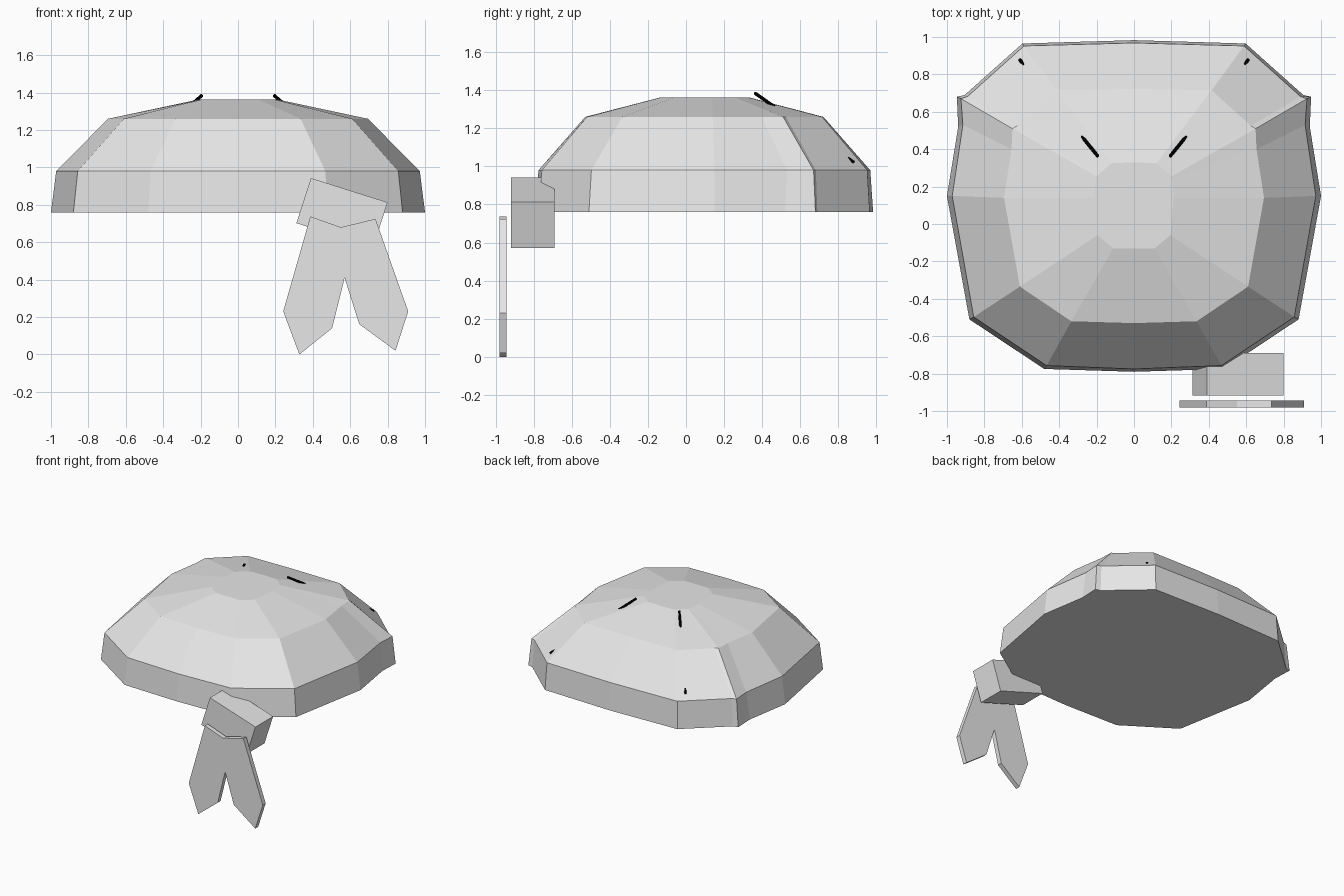
import bpy, bmesh, math
from mathutils import Vector

if "Cube" in bpy.data.objects:
    bpy.data.objects.remove(bpy.data.objects["Cube"])


def material(name, rgb):
    m = bpy.data.materials.new(name)
    m.diffuse_color = (*rgb, 1)
    m.use_nodes = True
    m.node_tree.nodes["Principled BSDF"].inputs["Base Color"].default_value = m.diffuse_color
    return m


CLOTH = material("light_grey_cloth", (0.8, 0.8, 0.8))
BLACK = material("black", (0.0, 0.0, 0.0))


def finish(name, bm, mat):
    bmesh.ops.recalc_face_normals(bm, faces=bm.faces)
    me = bpy.data.meshes.new(name)
    bm.to_mesh(me)
    bm.free()
    me.materials.append(mat)
    ob = bpy.data.objects.new(name, me)
    bpy.context.collection.objects.link(ob)
    return ob


def loft(name, loops, mat):
    """Skin a stack of equal-length loops and cap both ends."""
    bm = bmesh.new()
    rows = [[bm.verts.new(p) for p in loop] for loop in loops]
    n = len(rows[0])
    for a, b in zip(rows, rows[1:]):
        for i in range(n):
            j = (i + 1) % n
            bm.faces.new((a[i], a[j], b[j], b[i]))
    bm.faces.new(rows[0][::-1])
    bm.faces.new(rows[-1])
    return finish(name, bm, mat)


# Cap dome: right half of each ring, front centre to back centre
half_rings = [
    (0.76, [(0, -.79), (.48, -.775), (.88, -.51), (1, .15), (.94, .52),
            (.947, .68), (.905, .69), (.597, .965), (0, .983)]),
    (0.98, [(0, -.775), (.467, -.757), (.857, -.497), (.972, .15), (.915, .53),
            (.925, .67), (.89, .682), (.588, .952), (0, .968)]),
    (1.26, [(0, -.53), (.335, -.52), (.61, -.335), (.695, .14), (.655, .40),
            (.65, .51), (.625, .525), (.415, .715), (0, .722)]),
    (1.363, [(0, -.132), (.11, -.13), (.195, -.06), (.212, .14), (.205, .24),
             (.2, .255), (.19, .265), (.12, .325), (0, .33)]),
]
rings = []
for z, pts in half_rings:
    full = pts + [(-x, y) for x, y in pts[-2:0:-1]]
    rings.append([(x, y, z) for x, y in full])
loft("cap_dome", rings, CLOTH)


# Knot: tilted block on the lower front edge
def slab(name, outline, y0, y1):
    return loft(name, [[(x, y, z) for x, z in outline] for y in (y0, y1)], CLOTH)


slab("knot", [(.39, .943), (.80, .813), (.722, .572), (.312, .702)], -.918, -.69)

# Two-pointed cloth tail hanging in front of the knot
slab("tail", [(.387, .738), (.55, .68), (.735, .725), (.91, .23), (.842, .02),
              (.648, .162), (.57, .41), (.503, .14), (.328, 0), (.242, .23)],
     -.98, -.943)

# Thin black pins running back and down through the dome
for side, label in ((1, "right"), (-1, "left")):
    a = Vector((side * .193, .362, 1.385))
    b = Vector((side * .612, .880, 1.022))
    d = (b - a).normalized()
    u = d.cross(Vector((0, 0, 1))).normalized()
    v = d.cross(u)
    ring = [(math.cos(t * math.pi / 3) * u + math.sin(t * math.pi / 3) * v) * .009
            for t in range(6)]
    loft(label + "_pin", [[p + r for r in ring] for p in (a, b)], BLACK)
